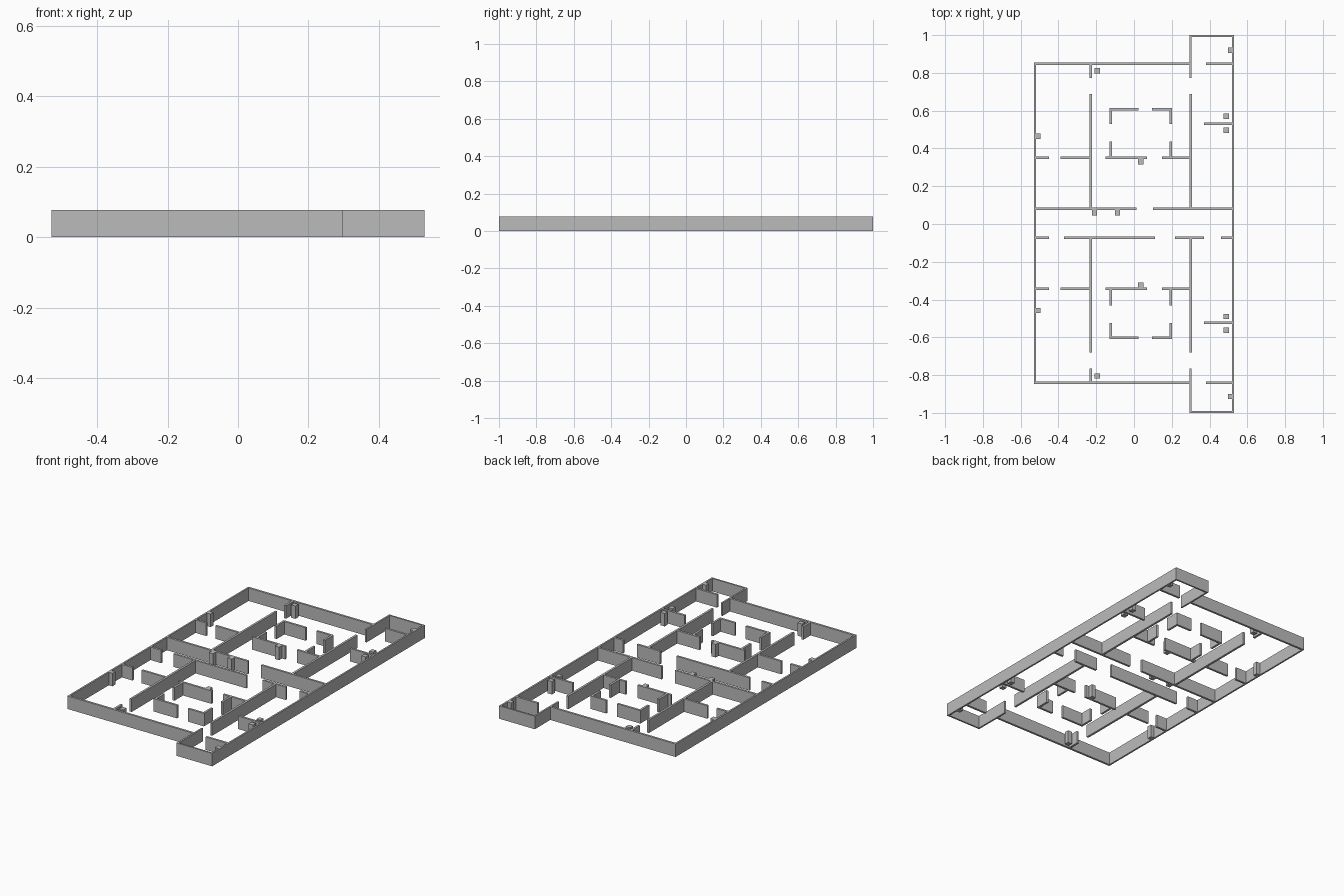
import bpy

HEIGHT = 0.077
THICK = 0.013
OUTER = 0.010
AXIS = 0.0035  # line about which the two apartments mirror

cube = bpy.data.objects.get("Cube")
if cube:
    bpy.data.objects.remove(cube, do_unlink=True)

plaster = bpy.data.materials.new("grey_plaster")
plaster.use_nodes = True
GREY = (0.5, 0.5, 0.5, 1)
plaster.diffuse_color = GREY
plaster.node_tree.nodes["Principled BSDF"].inputs["Base Color"].default_value = GREY


def block(name, x0, x1, y0, y1):
    """Full height box over a plan rectangle."""
    bpy.ops.mesh.primitive_cube_add(size=1)
    ob = bpy.context.object
    ob.name = name
    ob.location = ((x0 + x1) / 2, (y0 + y1) / 2, HEIGHT / 2)
    ob.scale = (abs(x1 - x0), abs(y1 - y0), HEIGHT)
    bpy.ops.object.transform_apply(location=True, rotation=False, scale=True)
    ob.data.materials.append(plaster)


def wall_x(name, y, x0, x1, t=THICK):
    block(name, x0, x1, y - t / 2, y + t / 2)


def wall_y(name, x, y0, y1, t=THICK):
    block(name, x - t / 2, x + t / 2, y0, y1)


# Long outer walls
wall_y("right_outer_wall", -0.525, -0.847, 0.854, OUTER)
wall_y("left_outer_wall", 0.525, -1, 1, OUTER)

# Walls along x: y, then the runs between doorways
ROWS = {
    "end_wall": (0.848, [(-0.53, 0.305), (0.38, 0.53)]),
    "cross_wall": (0.35, [(-0.53, -0.45), (-0.39, -0.23), (-0.15, 0.07), (0.147, 0.30)]),
    "core_wall": (0.608, [(-0.13, 0.023), (0.095, 0.20)]),
    "closet_wall": (0.53, [(0.37, 0.53)]),
}
# Walls along y: x, then the runs between doorways
COLUMNS = {
    "hall_wall": (-0.23, [(0.772, 0.848), (0.08, 0.687)]),
    "wing_wall": (0.30, [(0.08, 0.687)]),
    "core_side_wall": (-0.123, [(0.53, 0.61), (0.35, 0.438)]),
    "core_far_wall": (0.195, [(0.53, 0.61), (0.35, 0.438)]),
}
PILLARS = [(-0.195, 0.812), (-0.51, 0.465), (0.035, 0.33),
           (0.488, 0.57), (0.488, 0.497), (0.511, 0.92)]

for side, label in ((1, "back"), (-1, "front")):
    def flip(y):
        return AXIS + side * (y - AXIS)

    for name, (y, runs) in ROWS.items():
        for x0, x1 in runs:
            wall_x(f"{label}_{name}", flip(y), x0, x1)
    for name, (x, runs) in COLUMNS.items():
        for y0, y1 in runs:
            wall_y(f"{label}_{name}", x, flip(y0), flip(y1))
    for x, y in PILLARS:
        r = 0.014
        block(f"{label}_pillar", x - r, x + r, flip(y) - r, flip(y) + r)
    # Projecting porch
    wall_x(f"{label}_porch_wall", side * (1 - OUTER / 2), 0.295, 0.53, OUTER)
    wall_y(f"{label}_porch_side_wall", 0.30, flip(0.772), side, OUTER)

# Central corridor walls and ducts
for x0, x1 in ((-0.53, 0.013), (0.10, 0.53)):
    wall_x("back_corridor_wall", 0.08, x0, x1)
for x0, x1 in ((-0.53, -0.45), (-0.37, 0.11), (0.217, 0.37), (0.46, 0.53)):
    wall_x("front_corridor_wall", -0.073, x0, x1)
for x in (-0.209, -0.087):
    block("corridor_duct", x - 0.014, x + 0.014, 0.045, 0.075)
